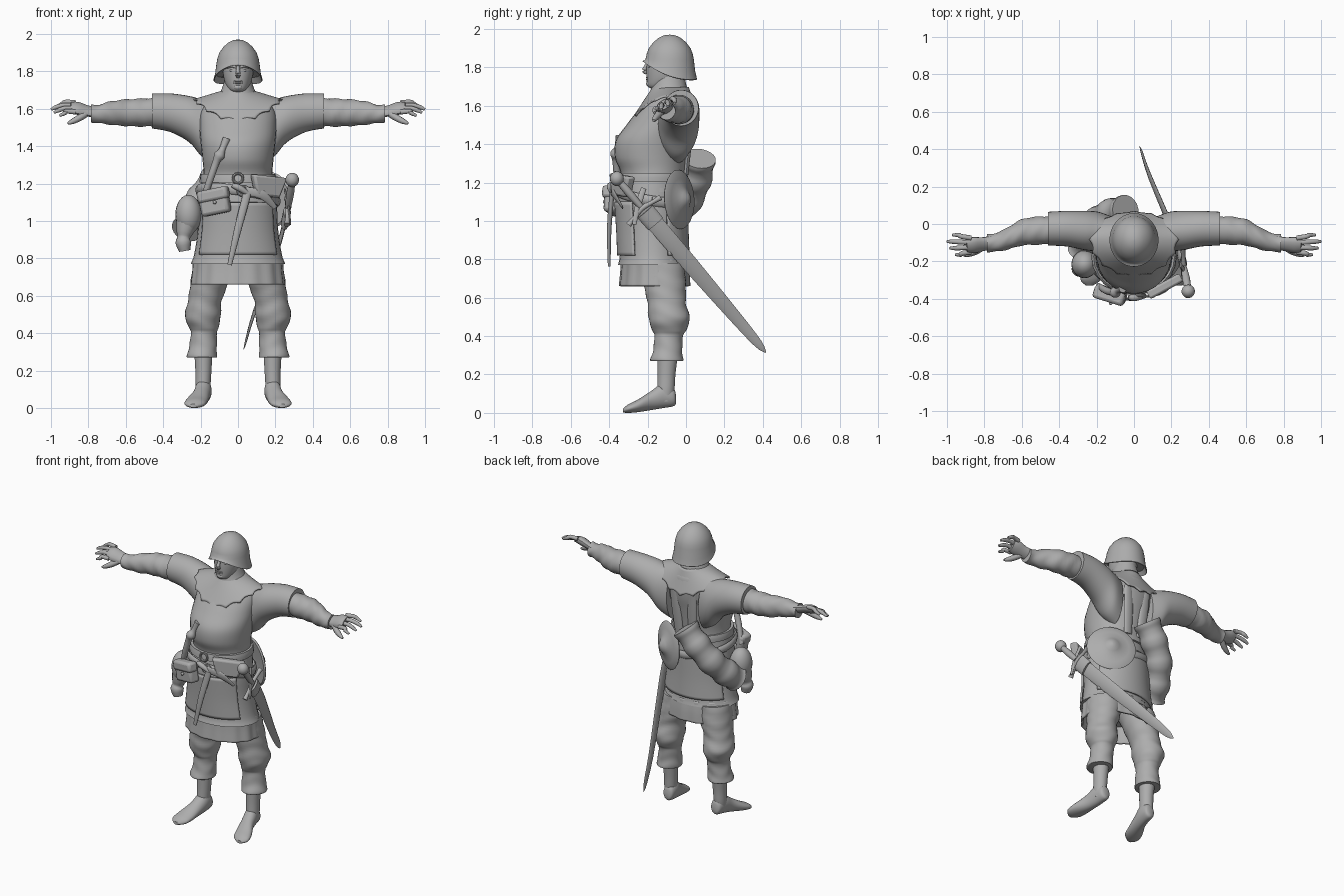
import bpy, bmesh, math
from math import sin, cos, pi
from mathutils import Vector

cube = bpy.data.objects.get("Cube")
if cube:
    bpy.data.objects.remove(cube, do_unlink=True)

grey = bpy.data.materials.new("plain_grey")
grey.use_nodes = True
grey.diffuse_color = (.42, .42, .42, 1)
grey.node_tree.nodes["Principled BSDF"].inputs["Base Color"].default_value = grey.diffuse_color
made = []

def finish(name, bm):
    bmesh.ops.recalc_face_normals(bm, faces=bm.faces)
    mesh = bpy.data.meshes.new(name)
    bm.to_mesh(mesh)
    bm.free()
    mesh.materials.append(grey)
    obj = bpy.data.objects.new(name, mesh)
    bpy.context.collection.objects.link(obj)
    made.append(obj)
    return obj

def skin(name, rings, closed=True, thick=0):
    """Join rings of points into a surface, capped unless it is a thin sheet."""
    bm = bmesh.new()
    grid = [[bm.verts.new(p) for p in ring] for ring in rings]
    count = len(grid[0])
    for low, high in zip(grid, grid[1:]):
        for i in range(count if closed else count - 1):
            j = (i + 1) % count
            bm.faces.new((low[i], low[j], high[j], high[i]))
    if not thick:
        bm.faces.new(grid[0])
        bm.faces.new(grid[-1])
    obj = finish(name, bm)
    if thick:
        mod = obj.modifiers.new("thickness", 'SOLIDIFY')
        mod.thickness, mod.offset = thick, 0
    return obj

def flow(rows, steps):
    """Smooth interpolation passing through every row."""
    pts = [Vector(r) for r in rows]
    pts = [pts[0]] + pts + [pts[-1]]
    out = []
    for a, b, c, d in zip(pts, pts[1:], pts[2:], pts[3:]):
        for t in (s / steps for s in range(steps)):
            out.append((b * 2 + (c - a) * t + (a * 2 - b * 5 + c * 4 - d) * t * t
                        + (b * 3 - a - c * 3 + d) * t ** 3) / 2)
    return out + [pts[-1]]

def loft(name, rows, axis='z', side=1, crease=0, pleat=0, arc=None, grow=0, n=32):
    """Rows: position along axis, centre, half width, low and high of the other span."""
    rings = []
    for along, mid, half, low, high in flow(rows, 5):
        ring = []
        for i in range(n):
            a = arc[0] + (arc[1] - arc[0]) * i / (n - 1) if arc else 2 * pi * i / n
            f = 1 + crease * sin(along * 75 + 2 * sin(2 * a)) + pleat * sin(14 * a)
            u = mid + cos(a) * (half + grow) * f
            v = (low + high) / 2 + sin(a) * ((high - low) / 2 + grow) * f
            p = {'z': (u, v, along), 'x': (along, u, v), 'y': (u, along, v)}[axis]
            ring.append((p[0] * side, p[1], p[2]))
        rings.append(ring)
    return skin(name, rings, arc is None, .012 if arc or pleat else 0)

def tube(name, rows, flat=1, ref=(0, 0, 1), side=1, n=14, steps=3):
    """Rows: x, y, z, radius. The section is thinned along ref by flat."""
    pts = flow(rows, steps)
    rings = []
    for i, p in enumerate(pts):
        go = (pts[min(i + 1, len(pts) - 1)] - pts[max(i - 1, 0)]).to_3d().normalized()
        u = go.cross(Vector(ref)).normalized()
        v = u.cross(go)
        turn = [2 * pi * k / n for k in range(n)]
        ring = [p.to_3d() + (u * cos(a) + v * sin(a) * flat) * p.w for a in turn]
        rings.append([(q.x * side, q.y, q.z) for q in ring])
    return skin(name, rings)

def ball(name, loc, size):
    bm = bmesh.new()
    bmesh.ops.create_uvsphere(bm, u_segments=20, v_segments=12, radius=1)
    for v in bm.verts:
        v.co = Vector(loc) + v.co * Vector(size)
    return finish(name, bm)

def box(name, loc, size, turn, taper=1):
    bm = bmesh.new()
    bmesh.ops.create_cube(bm, size=1)
    for v in bm.verts:
        v.co = Vector((v.co.x * (taper if v.co.z < 0 else 1), v.co.y, v.co.z)) * Vector(size)
    obj = finish(name, bm)
    obj.location, obj.rotation_euler = loc, turn
    mod = obj.modifiers.new("soft_edges", 'BEVEL')
    mod.width, mod.segments = min(size) * .25, 2

# Torso and neck, with pleats down the back
loft("torso", [(1.15, 0, .2, -.34, 0), (1.25, 0, .185, -.34, 0), (1.33, 0, .19, -.37, .01), (1.42, 0, .2, -.365, .025),
               (1.5, 0, .205, -.31, .04), (1.58, 0, .2, -.25, .045), (1.64, 0, .16, -.21, .035),
               (1.68, 0, .1, -.185, .01), (1.76, 0, .07, -.17, -.01)])
for s in (-1, 1):
    tube("back_pleat", [(.07, .03, 1.56, .03), (.06, .018, 1.42, .035), (.05, 0, 1.24, .03)], .4, (0, 1, 0), s)

# Tunic skirt, overlaid panels and open pleated under skirt
tunic = [(1.24, 0, .19, -.34, -.01), (1.1, 0, .207, -.36, 0), (.95, 0, .215, -.35, 0),
         (.82, 0, .235, -.345, .005), (.77, 0, .253, -.355, .015)]
loft("tunic_skirt", tunic)
for name, low, high in (("front_panel", -.82, -.18), ("back_panel", .14, .86)):
    loft(name, tunic[1:4], arc=(low * pi, high * pi), grow=.008)
loft("under_skirt", [(.8, 0, .23, -.33, 0), (.73, 0, .235, -.335, .01), (.66, 0, .243, -.342, .015)], pleat=.018, n=84)

# Scalloped shoulder collar
collar = []
for i in range(11):
    ring = []
    for j in range(112):
        a = 2 * pi * j / 112
        t = i / 10 * (1 - .1 * abs(sin(8 * a)) * (i / 10) ** 3)
        s = sin(a)
        reach = .09 + t * (.108 if s < 0 else .055)
        ring.append((cos(a) * (.075 + .165 * t), -.08 + s * reach, 1.695 - (.05 + .115 * s * s) * t))
    collar.append(ring)
skin("collar", collar, thick=.01)

# Head and face
loft("head", [(1.685, 0, .03, -.17, -.1), (1.702, 0, .05, -.2, -.06), (1.74, 0, .07, -.205, -.02),
              (1.8, 0, .082, -.206, 0), (1.86, 0, .085, -.2, .01)])
tube("nose", [(0, -.2, 1.825, .008), (0, -.211, 1.8, .011), (0, -.217, 1.782, .014), (0, -.203, 1.772, .01)])
for z in (1.748, 1.738):
    ball("lip", (0, -.202, z), (.024, .006, .005))
ball("chin", (0, -.188, 1.715), (.026, .02, .016))
for s in (-1, 1):
    ball("eye", (s * .032, -.19, 1.805), (.014, .008, .007))
    tube("brow", [(.01, -.203, 1.822, .006), (.035, -.196, 1.828, .008), (.058, -.174, 1.82, .006)], side=s)

# Helmet with a brim that dips toward the back
dome = [(.02, 1.97), (.2, 1.967), (.4, 1.954), (.6, 1.93), (.76, 1.9), (.84, 1.87), (.88, 1.842)]
rings = []
for size, height, dip in [(r, z, 0) for r, z in dome] + [(.93, 0, .6), (1, 0, 1), (.97, 0, 1.03), (.86, 0, .7)]:
    ring = []
    for j in range(40):
        a = 2 * pi * j / 40
        edge = 1.755 - .048 * sin(a) + .03 * sin(a) ** 2
        z = height or 1.842 + (edge - 1.842) * dip
        ring.append((.131 * size * cos(a), -.085 + .143 * size * sin(a), z))
    rings.append(ring)
skin("helmet", rings)

# Arms, hands, legs and feet
for s in (-1, 1):
    loft("wide_sleeve", [(.12, -.05, .09, 1.3, 1.64), (.19, -.04, .105, 1.34, 1.65), (.26, -.035, .105, 1.42, 1.668),
                         (.36, -.025, .095, 1.475, 1.682), (.46, -.025, .09, 1.495, 1.682)], 'x', s)
    loft("forearm", [(.4, -.03, .07, 1.51, 1.66), (.5, -.035, .075, 1.505, 1.655), (.6, -.045, .07, 1.508, 1.65),
                     (.68, -.08, .058, 1.515, 1.64), (.75, -.1, .048, 1.525, 1.62),
                     (.785, -.103, .047, 1.527, 1.622)], 'x', s, .035)
    tilt = (0, -.55, .83)
    tube("palm", [(.76, -.1, 1.58, .042), (.81, -.108, 1.59, .042), (.86, -.113, 1.603, .049),
                  (.895, -.115, 1.606, .041)], .55, tilt, s)
    for i, tip in enumerate((.955, .985, 1, .97)):
        off = .025 * i - .035
        rise = 1.606 + off * .66
        tube("finger", [(.87, off - .115, rise, .014), (.92, off * 1.2 - .115, rise + .004, .013),
                        (tip - .03, off * 1.4 - .115, rise - .006, .012),
                        (tip, off * 1.4 - .115, rise - .02, .007)], side=s, n=10)
    tube("thumb", [(.81, -.125, 1.575, .018), (.85, -.148, 1.55, .018), (.885, -.162, 1.532, .014),
                   (.91, -.168, 1.522, .007)], side=s, n=10)
    loft("trouser_leg", [(.78, .13, .11, -.26, -.01), (.66, .155, .1, -.22, 0), (.57, .178, .09, -.2, 0),
                         (.49, .188, .096, -.195, .02), (.43, .183, .078, -.175, 0), (.4, .182, .07, -.165, -.015),
                         (.33, .187, .074, -.17, -.02), (.28, .193, .08, -.185, -.015),
                         (.27, .193, .077, -.18, -.018)], side=s, crease=.02)
    loft("lower_leg", [(.32, .185, .05, -.15, -.04), (.2, .185, .043, -.148, -.055), (.12, .187, .04, -.15, -.06),
                       (.06, .187, .035, -.15, -.07)], side=s)
    loft("foot", [(-.052, .18, .015, .05, .09), (-.065, .18, .035, .035, .13), (-.12, .185, .044, .025, .155),
                  (-.18, .197, .046, .015, .115), (-.25, .22, .057, .004, .07), (-.3, .232, .053, 0, .045),
                  (-.328, .238, .02, .002, .022)], 'y', s)

# Waist belt, buckle and slanted hip belt
loft("waist_belt", [(1.205, 0, .205, -.365, .012), (1.23, 0, .204, -.362, .01), (1.25, 0, .2, -.358, .005)])
turns = [2 * pi * k / 24 for k in range(25)]
tube("buckle", [(.026 * cos(a), -.37, 1.228 + .026 * sin(a), .007) for a in turns], ref=(0, 1, 0), n=8, steps=1)
tube("hip_belt", [(.216 * cos(a), -.178 + .19 * sin(a), 1.135 - .03 * cos(a) - .03 * sin(a), .012) for a in turns],
     2.2, n=8, steps=1)
tube("hip_belt_ring", [(.03 + .03 * cos(a), -.382, 1.16 + .025 * sin(a), .008) for a in turns],
     ref=(0, 1, 0), n=8, steps=1)

# Front pouches
box("square_pouch", (-.125, -.375, 1.1), (.16, .07, .13), (0, -.2, -.3))
box("square_pouch_flap", (-.132, -.383, 1.14), (.172, .07, .065), (0, -.2, -.3))
ball("pouch_button", (-.125, -.423, 1.1), (.01, .01, .01))
box("flap_pouch", (.16, -.335, 1.185), (.21, .05, .11), (0, .1, .5), .65)

# Hanging dagger, loose straps and tucked baton
tube("dagger_sheath", [(.05, -.385, 1.15, .022), (0, -.4, .96, .02), (-.045, -.4, .765, .012)], .6, (0, 1, 0))
tube("dagger_grip", [(.05, -.385, 1.15, .014), (0, -.395, 1.18, .018), (-.03, -.39, 1.19, .012)])
tube("belt_tail", [(.04, -.39, 1.16, .022), (.13, -.375, 1.14, .024), (.2, -.33, 1.07, .012)], .3, (0, 1, 0))
tube("baton", [(-.19, -.33, 1.1, .015), (-.15, -.355, 1.22, .019), (-.115, -.365, 1.32, .02), (-.1, -.365, 1.35, .03),
               (-.085, -.355, 1.38, .018), (-.06, -.345, 1.44, .022)])
tube("side_strap", [(.25, -.22, 1.17, .014), (.27, -.25, 1.08, .016), (.28, -.27, .98, .01)], .4, (1, 0, 0))

# Sword on the left hip, bowed slightly outward past the tunic
pommel, point = Vector((.29, -.36, 1.22)), Vector((.03, .415, .315))
def along(t, r):
    return (*(pommel.lerp(point, t) + Vector((.028 * sin(pi * min(1, t * 1.5)), 0, 0))), r)
across = (point - pommel).cross(Vector((1, 0, 0))).normalized()
ball("sword_pommel", pommel, (.036, .036, .038))
tube("sword_grip", [along(0, .016), along(.08, .021), along(.16, .016)])
guard = Vector(along(.17, 0)[:3])
tube("sword_guard", [(*(guard + across * d + (point - pommel) * abs(d) * .15), r) for d, r in
                     ((-.11, .016), (-.06, .011), (0, .015), (.06, .011), (.11, .016))])
tube("scabbard_throat", [along(.19, .052), along(.26, .05)], .4, (1, 0, 0))
tube("sword_blade", [along(.17, .046), along(.34, .044), along(.5, .042), along(.8, .032), along(.95, .022),
                     along(1, .003)], .2, (1, 0, 0), n=8)

# Round domed buckler behind the left hip
disc = [(.002, .062), (.025, .057), (.045, .042), (.07, .027), (.11, .015), (.147, .006), (.155, 0), (.145, -.008), (.01, .005)]
buckler = skin("buckler", [[(r * cos(a), r * sin(a), h) for a in turns[:-1]] for r, h in disc])
buckler.location = (.155, -.035, 1.112)
buckler.rotation_euler = Vector((.5, .86, .05)).to_track_quat('Z', 'Y').to_euler()

# Ridged bedroll slung round the right hip, with a tied sack
roll = flow([(-.045, .07, 1.325), (-.11, .055, 1.235), (-.185, .015, 1.13), (-.24, -.065, 1.03), (-.27, -.15, .96)], 4)
tube("bedroll", [(*p, .086 if i % 4 < 2 else .078) for i, p in enumerate(roll)], n=20)
ball("sack", (-.265, -.215, 1.035), (.07, .075, .105))
tube("sack_tail", [(-.27, -.22, 1, .062), (-.285, -.23, .94, .045), (-.29, -.235, .91, .034), (-.292, -.24, .885, .042),
                   (-.285, -.24, .84, .03)], ref=(0, 1, 0))

# Smooth shading that keeps hard edges
bpy.ops.object.select_all(action='DESELECT')
for obj in made:
    obj.select_set(True)
bpy.context.view_layer.objects.active = made[0]
bpy.ops.object.shade_smooth_by_angle(angle=math.radians(42))
